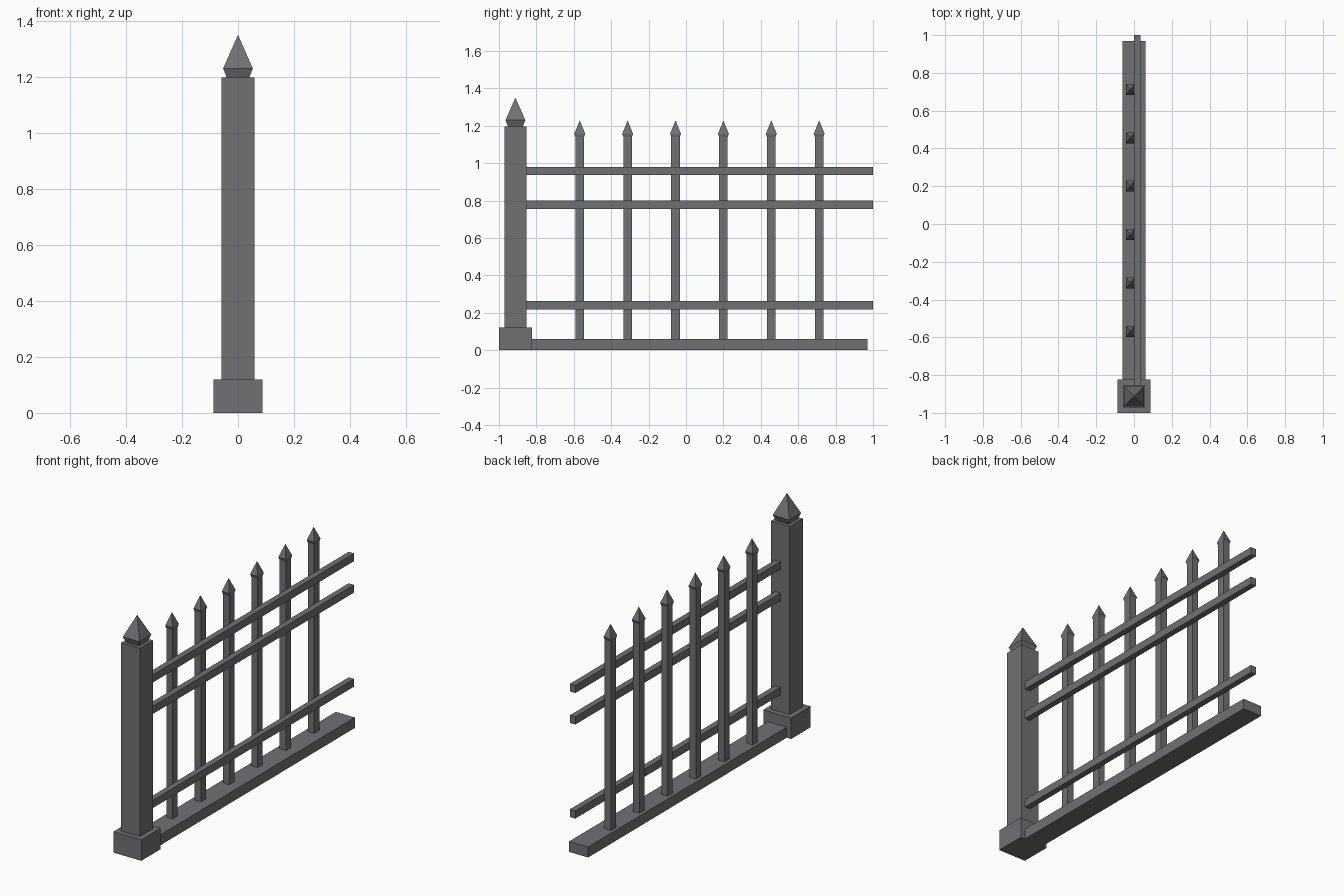
import bpy, bmesh

if "Cube" in bpy.data.objects:
    bpy.data.objects.remove(bpy.data.objects["Cube"])

iron = bpy.data.materials.new("dark grey iron")
iron.diffuse_color = (0.16, 0.165, 0.17, 1)
iron.use_nodes = True
iron.node_tree.nodes["Principled BSDF"].inputs["Base Color"].default_value = iron.diffuse_color


def finish(name, bm):
    bmesh.ops.recalc_face_normals(bm, faces=bm.faces[:])
    mesh = bpy.data.meshes.new(name)
    bm.to_mesh(mesh)
    bm.free()
    mesh.materials.append(iron)
    obj = bpy.data.objects.new(name, mesh)
    bpy.context.collection.objects.link(obj)
    return obj


def tower(name, cx, cy, levels):
    """Stack of rectangular rings (z, half x, half y); zero width makes a point."""
    bm = bmesh.new()
    rings = []
    for z, hx, hy in levels:
        if hx == 0:
            rings.append([bm.verts.new((cx, cy, z))] * 4)
        else:
            rings.append([bm.verts.new((cx + sx * hx, cy + sy * hy, z))
                          for sx, sy in ((-1, -1), (1, -1), (1, 1), (-1, 1))])
    for a, b in zip(rings, rings[1:]):
        for i in range(4):
            j = (i + 1) % 4
            corners = [a[i], a[j], b[j], b[i]]
            bm.faces.new(list(dict.fromkeys(corners)))
    bm.faces.new(rings[0])
    if levels[-1][1] > 0:
        bm.faces.new(rings[-1])
    return finish(name, bm)


def box(name, x0, x1, y0, y1, z0, z1):
    hx, hy = (x1 - x0) / 2, (y1 - y0) / 2
    return tower(name, (x0 + x1) / 2, (y0 + y1) / 2, [(z0, hx, hy), (z1, hx, hy)])


# End post: plinth, shaft and spear finial
POST_Y = -0.912
box("post_plinth", -0.088, 0.088, -1.0, -0.824, 0, 0.12)
tower("post_shaft", 0, POST_Y, [(0.12, 0.059, 0.059), (1.197, 0.059, 0.059)])
tower("post_finial", 0, POST_Y,
      [(1.197, 0.04, 0.04), (1.23, 0.053, 0.053), (1.35, 0, 0)])

# Ground beam
box("ground_beam", -0.06, 0.06, -0.824, 0.97, 0, 0.06)

# Horizontal rails
for i, z in enumerate((0.24, 0.778, 0.958)):
    box(f"rail_{i + 1}", 0, 0.034, -0.86, 1.0, z - 0.022, z + 0.022)

# Pickets with small spear tips
for i in range(6):
    y = -0.568 + 0.256 * i
    tower(f"picket_{i + 1}", -0.02, y, [(0.06, 0.02, 0.023), (1.14, 0.02, 0.023)])
    tower(f"picket_tip_{i + 1}", -0.02, y,
          [(1.14, 0.02, 0.023), (1.157, 0.023, 0.029), (1.228, 0, 0)])
